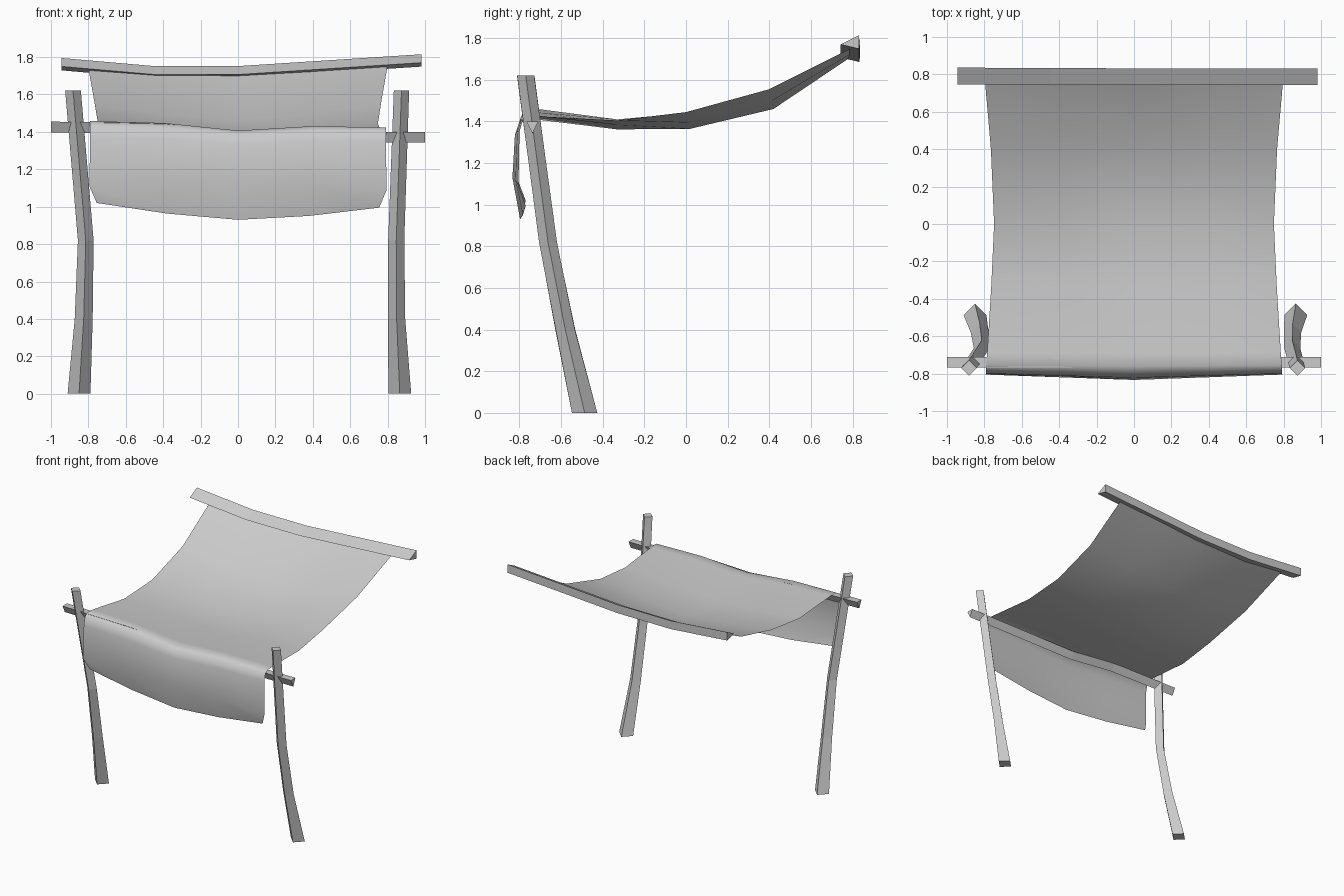
import bpy

cube = bpy.data.objects.get("Cube")
if cube:
    bpy.data.objects.remove(cube, do_unlink=True)


def make_material(name, value):
    mat = bpy.data.materials.new(name)
    mat.use_nodes = True
    colour = (value, value, value, 1)
    mat.diffuse_color = colour
    mat.node_tree.nodes["Principled BSDF"].inputs["Base Color"].default_value = colour
    return mat


grey = make_material("plain grey", 0.6)


def make_object(name, verts, faces):
    mesh = bpy.data.meshes.new(name)
    mesh.from_pydata(verts, [], faces)
    mesh.materials.append(grey)
    mesh.update()
    obj = bpy.data.objects.new(name, mesh)
    bpy.context.collection.objects.link(obj)
    return obj


def loft(name, rings):
    """Closed beam through a list of equal-sized cross-sections."""
    n = len(rings[0])
    verts = [point for ring in rings for point in ring]
    faces = [tuple(reversed(range(n))), tuple(range(len(verts) - n, len(verts)))]
    for r in range(len(rings) - 1):
        for i in range(n):
            a, b = r * n + i, r * n + (i + 1) % n
            faces.append((a, b, b + n, a + n))
    return make_object(name, verts, faces)


def post(name, path):
    """Square post standing on edge, bent along (x, y, z, radius)."""
    rings = [[(x, y - r, z), (x + r, y, z), (x, y + r, z), (x - r, y, z)]
             for x, y, z, r in path]
    return loft(name, rings)


def bar(name, path, section):
    """Triangular beam along x, section given as (y, z) offsets."""
    rings = [[(x, y + dy, z + dz) for dy, dz in section] for x, y, z in path]
    return loft(name, rings)


# Bent posts
post("left_post", [(0.865, -0.487, 0, 0.061), (0.848, -0.58, 0.4, 0.046),
                   (0.846, -0.663, 0.82, 0.043), (0.874, -0.77, 1.62, 0.041)])
post("right_post", [(-0.85, -0.487, 0, 0.061), (-0.825, -0.58, 0.4, 0.048),
                    (-0.814, -0.663, 0.82, 0.042), (-0.882, -0.77, 1.62, 0.042)])

# Beam resting between the posts, and the raised beam at the back
bar("front_beam",
    [(-1, -0.738, 1.455), (-0.4, -0.738, 1.445), (0, -0.738, 1.4), (1, -0.738, 1.4)],
    [(-0.028, 0), (0, -0.058), (0.028, 0)])
bar("back_beam",
    [(-0.945, 0.836, 1.795), (-0.45, 0.834, 1.752), (0.02, 0.832, 1.753), (0.98, 0.832, 1.815)],
    [(-0.09, -0.045), (0, -0.066), (0, 0)])

# Cloth rows, back to front: edge y, middle y, half width,
# then heights at the right edge, middle and left edge, and quarter lift
ROWS = [
    (0.8, 0.8, 0.8, 1.74, 1.715, 1.755, -0.005),
    (0.4, 0.42, 0.765, 1.545, 1.46, 1.555, -0.01),
    (0.0, 0.02, 0.748, 1.44, 1.365, 1.445, -0.01),
    (-0.33, -0.33, 0.763, 1.41, 1.362, 1.405, 0),
    (-0.69, -0.69, 0.785, 1.457, 1.406, 1.424, 0.01),
    (-0.755, -0.76, 0.79, 1.458, 1.407, 1.424, 0.015),
    (-0.785, -0.8, 0.79, 1.435, 1.39, 1.405, 0.01),
    (-0.8, -0.822, 0.79, 1.37, 1.335, 1.35, 0.01),
    (-0.805, -0.834, 0.795, 1.11, 1.13, 1.09, 0.01),
    (-0.77, -0.797, 0.755, 1.02, 0.93, 0.995, -0.012),
]
COLUMNS = 5
verts = []
for y_edge, y_mid, half, z_right, z_mid, z_left, lift in ROWS:
    for c in range(COLUMNS):
        t = c / 2 - 1
        z_side = z_left if t > 0 else z_right
        z = z_mid + (z_side - z_mid) * abs(t) + lift * (c % 2)
        verts.append((half * t, y_mid + (y_edge - y_mid) * abs(t), z))
faces = []
for r in range(len(ROWS) - 1):
    for c in range(COLUMNS - 1):
        a = r * COLUMNS + c
        faces.append((a, a + COLUMNS, a + COLUMNS + 1, a + 1))
cloth = make_object("cloth_canopy", verts, faces)
for poly in cloth.data.polygons:
    poly.use_smooth = True
